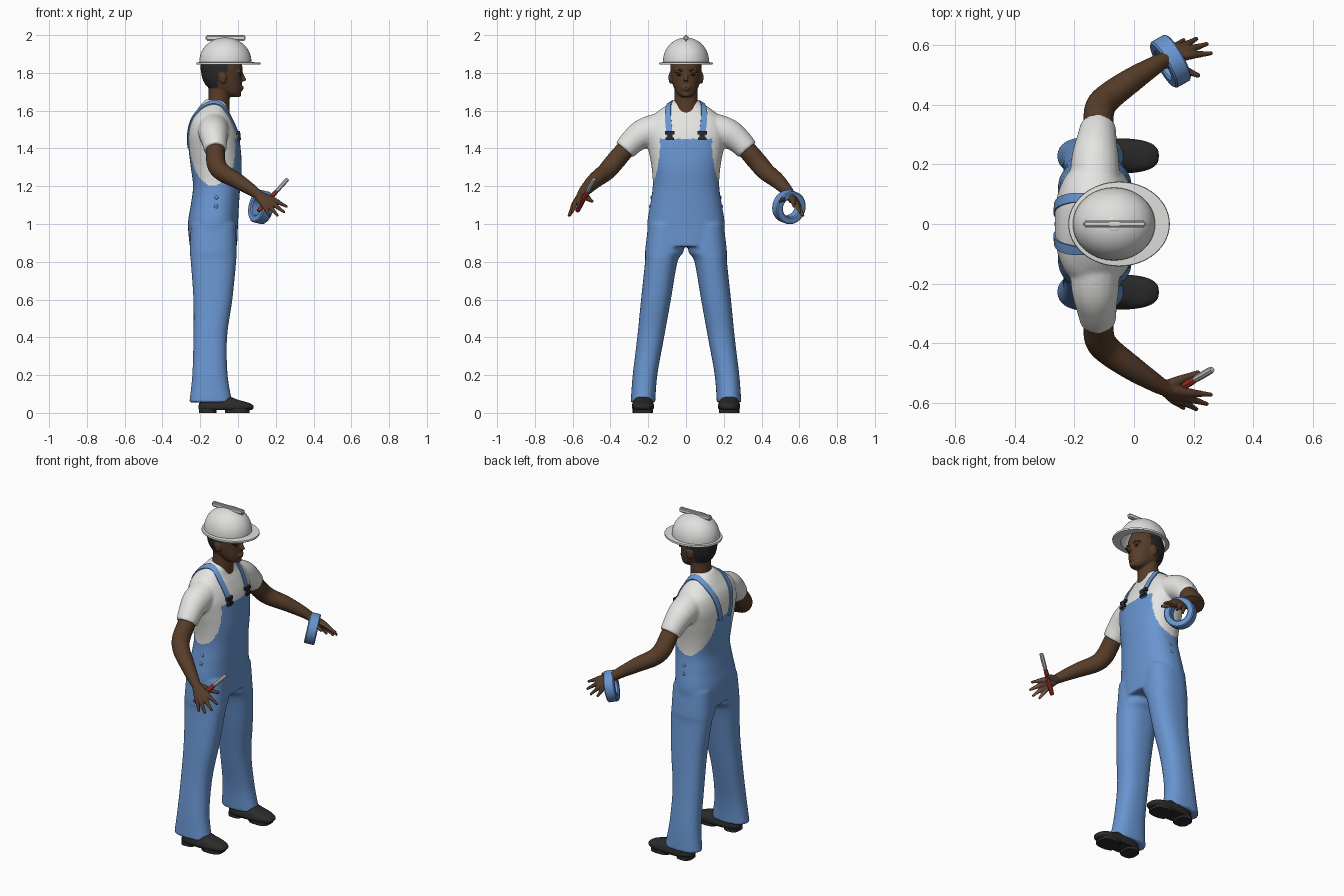
import bpy, bmesh, math
from mathutils import Vector, Matrix

if "Cube" in bpy.data.objects:
    bpy.data.objects.remove(bpy.data.objects["Cube"], do_unlink=True)


def material(name, rgb):
    m = bpy.data.materials.new(name)
    m.use_nodes = True
    m.diffuse_color = (*rgb, 1)
    m.node_tree.nodes["Principled BSDF"].inputs["Base Color"].default_value = (*rgb, 1)
    return m


DENIM = material("denim_blue", (.14, .3, .63))
SHIRT = material("shirt_white", (.78, .78, .76))
HELMET = material("helmet_white", (.74, .74, .73))
SKIN = material("skin_brown", (.095, .046, .022))
PALM = material("palm_tan", (.2, .1, .07))
HAIR = material("hair_black", (.022, .02, .02))
SHOE = material("shoe_black", (.024, .024, .024))
RED = material("handle_red", (.45, .035, .03))
STEEL = material("blade_grey", (.55, .55, .55))


# --- helpers -------------------------------------------------------------
def spline(rows, steps=6):
    """Catmull-Rom through rows of numbers."""
    out = []
    for i in range(len(rows) - 1):
        a, b, c, d = (rows[max(0, min(len(rows) - 1, i + k))] for k in (-1, 0, 1, 2))
        for s in range(steps):
            t = s / steps
            out.append([q + .5 * t * (r - p + t * (2*p - 5*q + 4*r - s4 + t * (3*(q - r) + s4 - p)))
                        for p, q, r, s4 in zip(a, b, c, d)])
    return out + [list(rows[-1])]


def skin_rings(bm, rings, close=False):
    loops = [[bm.verts.new(p) for p in ring] for ring in rings]
    n = len(loops[0])
    pairs = list(zip(loops, loops[1:])) + ([(loops[-1], loops[0])] if close else [])
    for a, b in pairs:
        for i in range(n):
            bm.faces.new((a[i], a[(i + 1) % n], b[(i + 1) % n], b[i]))
    if not close:
        bm.faces.new(loops[0][::-1])
        bm.faces.new(loops[-1])


def oval(z, x0, x1, y0, y1, n=48, power=.85):
    pts = []
    for i in range(n):
        a = math.tau * i / n
        c, s = math.cos(a), math.sin(a)
        pts.append(Vector(((x0 + x1) / 2 + (x1 - x0) / 2 * math.copysign(abs(c) ** power, c),
                           (y0 + y1) / 2 + (y1 - y0) / 2 * math.copysign(abs(s) ** power, s), z)))
    return pts


def stack(bm, rows, steps=6, power=.85):
    skin_rings(bm, [oval(*r, power=power) for r in spline(rows, steps)])


def tube(bm, rows, side=1, steps=5, n=20):
    """Rows are x, y, z, radius."""
    rows = spline([(x, y * side, z, r) for x, y, z, r in rows], steps)
    rings = []
    for i, (x, y, z, r) in enumerate(rows):
        d = Vector(rows[min(i + 1, len(rows) - 1)][:3]) - Vector(rows[max(i - 1, 0)][:3])
        q = d.to_track_quat('Z', 'Y')
        rings.append([Vector((x, y, z)) + q @ Vector((r * math.cos(math.tau * k / n),
                      r * math.sin(math.tau * k / n), 0)) for k in range(n)])
    skin_rings(bm, rings)


def ball(bm, loc, size):
    bmesh.ops.create_uvsphere(bm, u_segments=20, v_segments=12, radius=1,
                              matrix=Matrix.Translation(loc) @ Matrix.Diagonal((*size, 1)))


def finish(bm, name, mats, voxel=0, smooth=4, rule=None, angle=40):
    bmesh.ops.recalc_face_normals(bm, faces=bm.faces)
    me = bpy.data.meshes.new(name)
    bm.to_mesh(me)
    bm.free()
    ob = bpy.data.objects.new(name, me)
    bpy.context.collection.objects.link(ob)
    bpy.ops.object.select_all(action='DESELECT')
    ob.select_set(True)
    bpy.context.view_layer.objects.active = ob
    if voxel:
        mod = ob.modifiers.new("fuse", 'REMESH')
        mod.mode, mod.voxel_size = 'VOXEL', voxel
        bpy.ops.object.modifier_apply(modifier=mod.name)
        mod = ob.modifiers.new("relax", 'SMOOTH')
        mod.iterations = smooth
        bpy.ops.object.modifier_apply(modifier=mod.name)
    ob.data.materials.clear()
    for m in mats:
        ob.data.materials.append(m)
    for p in ob.data.polygons:
        p.material_index = rule(p.center, p.normal) if rule else 0
    bpy.ops.object.shade_smooth_by_angle(angle=math.radians(angle))
    return ob


# --- clothing: torso, sleeves and trouser legs fused ----------------------
bm = bmesh.new()
torso = [(.88, -.255, -.005, .2), (1, -.265, 0, .205), (1.1, -.25, .005, .19),
         (1.2, -.238, .012, .176), (1.3, -.25, .02, .182), (1.4, -.262, .014, .2),
         (1.48, -.265, .002, .212), (1.55, -.25, -.025, .195), (1.6, -.22, -.05, .145),
         (1.64, -.19, -.06, .085), (1.66, -.17, -.065, .06)]
stack(bm, [(z, a, b, -w, w) for z, a, b, w in torso])
leg = [(1, -.25, -.01, .01, .2), (.86, -.255, -.008, .012, .216), (.8, -.25, -.01, .045, .217),
       (.6, -.236, -.03, .08, .238), (.4, -.236, -.058, .116, .258),
       (.2, -.242, -.055, .152, .282), (.055, -.258, -.03, .163, .293)]
sleeve = [(-.13, .1, 1.515, .085), (-.13, .215, 1.483, .08), (-.125, .28, 1.44, .068),
          (-.12, .325, 1.392, .06)]
for s in (1, -1):
    stack(bm, [(z, a, b, s * c, s * d) for z, a, b, c, d in leg])
    tube(bm, sleeve, s)


def clothing_rule(c, n):
    w = abs(c.y)
    if c.z < 1.205:
        return 0
    if c.x > -.11:
        bib = .138 + .04 * (max(0, 1.42 - c.z) / .215) ** 2
        return 0 if c.z < 1.45 and w < bib else 1
    t = (c.z - 1.205) / .22
    return 0 if t < 1 and w < .075 + .095 * (1 - t) ** 2 else 1


clothing = finish(bm, "overalls_and_shirt", [DENIM, SHIRT], .0075, 5, clothing_rule)

# --- shoulder straps and clips laid on the clothing -----------------------
path = spline([(.04, .095, 1.44), (.01, .096, 1.52), (-.06, .108, 1.64), (-.13, .108, 1.68),
               (-.2, .098, 1.64), (-.27, .075, 1.54), (-.3, .045, 1.4)], 8)
for s, side in ((1, "left"), (-1, "right")):
    bm = bmesh.new()
    rings = []
    for x, y, z in path:
        inner, outer = [], []
        for k in range(5):
            p = Vector((x, s * (y + (k - 2) * .009), z))
            _, hit, nor, _ = clothing.closest_point_on_mesh(p)
            inner.append(hit - nor * .004)
            outer.append(hit + nor * .006)
        rings.append(inner + outer[::-1])
    skin_rings(bm, rings)
    finish(bm, side + "_strap", [DENIM])
    bm = bmesh.new()
    for z, w, h in ((1.497, .05, .018), (1.476, .026, .03), (1.458, .044, .014)):
        _, hit, nor, _ = clothing.closest_point_on_mesh(Vector((.06, s * .096, z)))
        bmesh.ops.create_cube(bm, size=1, matrix=Matrix.Translation(hit + nor * .006)
                              @ Matrix.Diagonal((.018, w, h, 1)))
    finish(bm, side + "_clip", [SHOE])
    # hip buttons
    bm = bmesh.new()
    for z in (1.11, 1.16):
        _, hit, nor, _ = clothing.closest_point_on_mesh(Vector((-.11, s * .3, z)))
        ball(bm, hit, (.01, .005, .01))
    finish(bm, side + "_hip_buttons", [DENIM])

# --- arms and hands -------------------------------------------------------
arm = [(-.13, .25, 1.46, .05), (-.12, .32, 1.395, .05), (-.115, .385, 1.32, .051),
       (-.085, .425, 1.275, .048), (-.01, .48, 1.232, .042), (.06, .525, 1.188, .033),
       (.1, .548, 1.16, .027), (.15, .565, 1.125, .022)]
tips = [(.263, .572, 1.09), (.248, .604, 1.06), (.212, .622, 1.042), (.168, .618, 1.04)]
for s, side in ((1, "left"), (-1, "right")):
    bm = bmesh.new()
    tube(bm, arm, s)
    wrist = Vector((.1, .55, 1.158))
    for tip in tips:
        tip = Vector(tip)
        knuckle = wrist.lerp(tip, .5) + Vector((0, .004, .006))
        tube(bm, [(*wrist, .022), (*knuckle, .016), (*knuckle.lerp(tip, .5), .011), (*tip, .007)], s)
    tube(bm, [(.1, .545, 1.155, .02), (.15, .525, 1.14, .017), (.185, .51, 1.128, .012),
              (.22, .495, 1.12, .008)], s)
    palm_dir = Vector((.2, -.6 * s, -.75)).normalized()
    finish(bm, side + "_arm", [SKIN, PALM], .0045, 3,
           lambda c, n: int(c.x > .11 and n.dot(palm_dir) > .35))

# --- head -----------------------------------------------------------------
bm = bmesh.new()
stack(bm, [(1.58, -.17, -.045, -.07, .07), (1.65, -.158, -.045, -.062, .062),
           (1.75, -.155, -.04, -.06, .06)], power=1)
skull = [(1.673, -.05, .004, .026), (1.69, -.085, .014, .046), (1.72, -.155, .02, .064),
         (1.76, -.185, .02, .076), (1.8, -.195, .022, .081), (1.84, -.198, .022, .082),
         (1.9, -.18, 0, .068)]
stack(bm, [(z, a, b, -w, w) for z, a, b, w in skull], power=.95)
tube(bm, [(.018, 0, 1.8, .008), (.028, 0, 1.775, .01), (.034, 0, 1.757, .013)])
ball(bm, (.017, 0, 1.724), (.014, .026, .007))
ball(bm, (.015, 0, 1.712), (.014, .022, .007))
ball(bm, (.004, 0, 1.685), (.014, .022, .013))
for s in (1, -1):
    ball(bm, (-.08, s * .082, 1.775), (.02, .011, .032))
    ball(bm, (.008, s * .036, 1.808), (.015, .03, .009))
finish(bm, "head", [SKIN, HAIR], .005, 3,
       lambda c, n: int(c.z > 1.715 and c.x < -.105 or c.z > 1.8 and c.x < -.055))
for s, side in ((1, "left"), (-1, "right")):
    bm = bmesh.new()
    tube(bm, [(.018, .017, 1.808, .005), (.017, .036, 1.814, .006), (.004, .058, 1.808, .004)], s)
    ball(bm, (.013, s * .035, 1.789), (.006, .013, .005))
    finish(bm, side + "_brow_and_eye", [HAIR])

# --- hard hat: one turned shell with brim, plus the crest -----------------
bm = bmesh.new()
turned = [(-.05, .168, .14, 1.844), (-.05, .17, .142, 1.849), (-.05, .168, .14, 1.855)]
for k in range(15):
    a = math.pi / 2 * k / 14.3
    turned.append((-.067, .138 * math.cos(a), .122 * math.cos(a), 1.857 + .13 * math.sin(a) ** .95))
for k in range(14, -1, -1):
    a = math.pi / 2 * k / 14.3
    turned.append((-.067, .131 * math.cos(a), .115 * math.cos(a), 1.846 + .13 * math.sin(a) ** .95))
skin_rings(bm, [oval(z, c - rx, c + rx, -ry, ry, 64, 1) for c, rx, ry, z in turned], close=True)
bmesh.ops.create_uvsphere(bm, u_segments=16, v_segments=8, radius=1, matrix=Matrix.Translation(
    (-.067, 0, 1.983)) @ Matrix.Diagonal((.03, .026, .004, 1)))
finish(bm, "hard_hat", [HELMET], angle=50)
bm = bmesh.new()
bmesh.ops.create_cube(bm, size=1, matrix=Matrix.Translation((-.065, 0, 1.985))
                      @ Matrix.Diagonal((.212, .025, .03, 1)))
bmesh.ops.bevel(bm, geom=bm.edges[:], offset=.007, segments=3, affect='EDGES')
finish(bm, "hard_hat_crest", [HELMET])

# --- shoes ----------------------------------------------------------------
for s, side in ((1, "left"), (-1, "right")):
    bm = bmesh.new()
    upper = [(.014, -.205, .07, .05), (.026, -.21, .082, .058), (.04, -.208, .08, .058),
             (.054, -.205, .055, .054), (.068, -.2, .005, .048), (.085, -.195, -.04, .042)]
    stack(bm, [(z, a, b, s * .228 - w, s * .228 + w) for z, a, b, w in upper], 4, .75)
    for a, b, w in ((-.206, -.115, .05), (-.07, .06, .054)):
        stack(bm, [(z, a, b, s * .228 - w, s * .228 + w) for z in (0, .02)], 1, .7)
    finish(bm, side + "_shoe", [SHOE])

# --- hand tool ------------------------------------------------------------
butt, tip = Vector((.108, -.576, 1.068)), Vector((.262, -.487, 1.237))
mid = butt.lerp(tip, .62)
for name, a, b, r, m in (("tool_handle", butt, mid, .013, RED), ("tool_blade", mid, tip, .012, STEEL)):
    bm = bmesh.new()
    tube(bm, [(*a, r * .8), (*a.lerp(b, .15), r), (*a.lerp(b, .85), r), (*b, r * .8)], 1, 2, 8)
    finish(bm, name, [m])

# --- roll of tape around the left hand ------------------------------------
bm = bmesh.new()
turn = Matrix.Translation((.122, .545, 1.09)) @ Vector((.85, .48, -.2)).to_track_quat('Z', 'Y').to_matrix().to_4x4()
section = [(.05, -.024), (.056, -.03), (.082, -.03), (.088, -.024),
           (.088, .024), (.082, .03), (.056, .03), (.05, .024)]
skin_rings(bm, [[turn @ v for v in oval(h, -r, r, -r, r, 48, 1)] for r, h in section], close=True)
finish(bm, "tape_roll", [DENIM])
